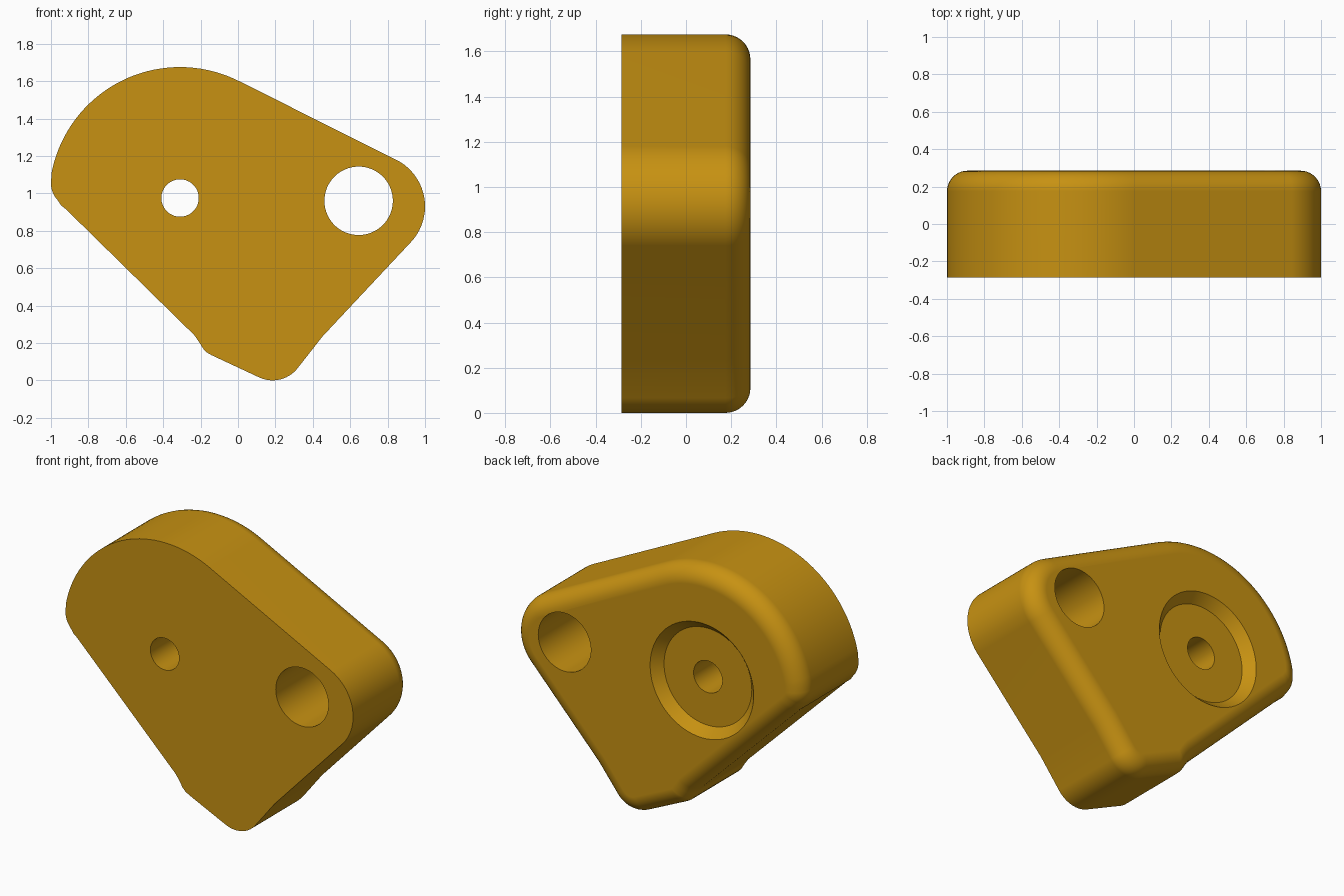
import bpy, bmesh, math

if "Cube" in bpy.data.objects:
    bpy.data.objects.remove(bpy.data.objects["Cube"])

HALF = 0.285     # half thickness along y
FILLET = 0.11    # rounding of the back rim

mat = bpy.data.materials.new("amber")
mat.diffuse_color = (0.57, 0.285, 0.006, 1)
mat.use_nodes = True
mat.node_tree.nodes["Principled BSDF"].inputs["Base Color"].default_value = mat.diffuse_color


def arc(cx, cz, r, a0, a1, n):
    return [(cx + r * math.cos(math.radians(a0 + (a1 - a0) * i / n)),
             cz + r * math.sin(math.radians(a0 + (a1 - a0) * i / n))) for i in range(n + 1)]


def inset(pts, d):
    """Mitred inward offset of a clockwise outline."""
    out = []
    for i, (x, z) in enumerate(pts):
        norms = []
        for (ax, az), (bx, bz) in ((pts[i - 1], (x, z)), ((x, z), pts[(i + 1) % len(pts)])):
            l = math.hypot(bx - ax, bz - az)
            norms.append(((bz - az) / l, -(bx - ax) / l))
        (ux, uz), (vx, vz) = norms
        k = d / (1 + ux * vx + uz * vz)
        out.append((x + (ux + vx) * k, z + (uz + vz) * k))
    return out


def loft(name, rings):
    """Closed solid from (y, outline) rings."""
    bm = bmesh.new()
    loops = [[bm.verts.new((x, y, z)) for x, z in pts] for y, pts in rings]
    for a, b in zip(loops, loops[1:]):
        for i in range(len(a)):
            bm.faces.new((a[i - 1], a[i], b[i], b[i - 1]))
    bm.faces.new(loops[0])
    bm.faces.new(loops[-1][::-1])
    bmesh.ops.recalc_face_normals(bm, faces=bm.faces)
    me = bpy.data.meshes.new(name)
    bm.to_mesh(me)
    bm.free()
    me.materials.append(mat)
    ob = bpy.data.objects.new(name, me)
    bpy.context.collection.objects.link(ob)
    return ob


# outline: big round, right corner, bottom corner, notches, left corner
outline = (arc(-0.31, 0.975, 0.7, 169, 63.4, 36)
           + arc(0.721, 0.93, 0.279, 63.4, -43, 20)
           + [(0.452, 0.235)]
           + arc(0.185, 0.17, 0.17, -38, -115, 14)
           + [(-0.14, 0.134), (-0.165, 0.148), (-0.185, 0.168), (-0.21, 0.208),
              (-0.233, 0.241), (-0.92, 0.915), (-0.945, 0.935)]
           + arc(-0.865, 1.055, 0.135, 222, 172, 9))

# plate with rounded back rim
rings = [(-HALF, outline)]
for i in range(11):
    t = math.radians(9 * i)
    rings.append((HALF - FILLET + FILLET * math.sin(t),
                  inset(outline, FILLET * (1 - math.cos(t)))))
plate = loft("plate", rings)

# bores and tapered recess
cutters = [
    loft("small_bore_cutter", [(y, arc(-0.31, 0.975, 0.1, 0, 352.5, 47)) for y in (-0.5, 0.5)]),
    loft("large_bore_cutter", [(y, arc(0.645, 0.96, 0.183, 0, 354, 59)) for y in (-0.5, 0.5)]),
    loft("recess_cutter", [(y, arc(-0.31, 0.975, r, 0, 355, 71))
                           for y, r in ((0.225, 0.305), (0.345, 0.415))]),
]
bpy.context.view_layer.objects.active = plate
plate.select_set(True)
for c in cutters:
    mod = plate.modifiers.new("cut", "BOOLEAN")
    mod.operation = "DIFFERENCE"
    mod.solver = "EXACT"
    mod.object = c
    bpy.ops.object.modifier_apply(modifier=mod.name)
    bpy.data.objects.remove(c, do_unlink=True)

bpy.ops.object.select_all(action="DESELECT")
plate.select_set(True)
bpy.ops.object.shade_smooth_by_angle(angle=math.radians(30))
wn = plate.modifiers.new("clean_shading", "WEIGHTED_NORMAL")
wn.keep_sharp = True
